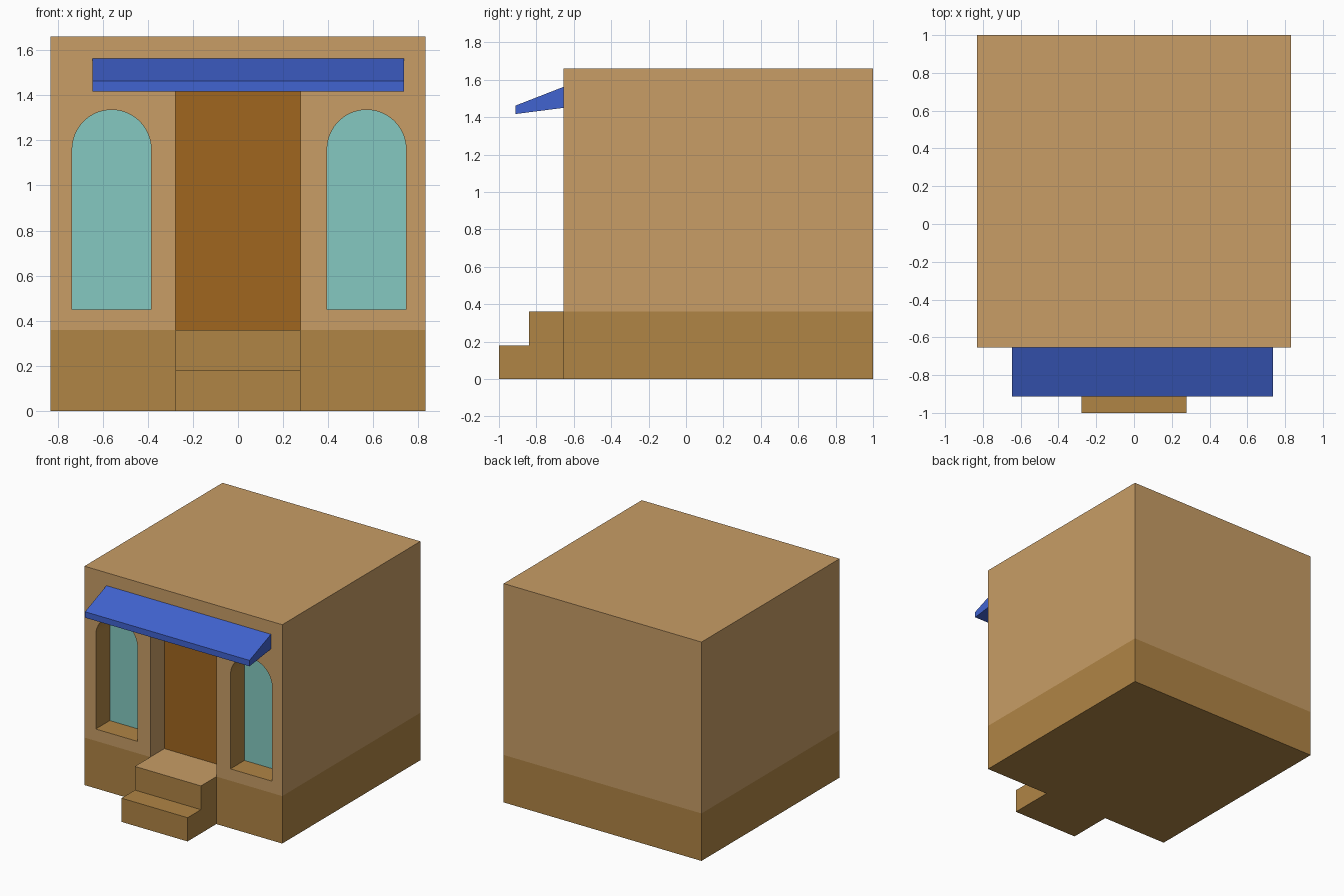
import bpy, bmesh, math
from mathutils import Vector

if "Cube" in bpy.data.objects:
    bpy.data.objects.remove(bpy.data.objects["Cube"])

FRONT, BACK, HALF, TOP, BASE = -0.655, 1.0, 0.83, 1.66, 0.36
GLASS_Y = -0.487
DOOR_HALF, DOOR_TOP = 0.277, 1.43


def material(name, hexcode):
    rgb = [int(hexcode[i:i + 2], 16) / 255 for i in (0, 2, 4)]
    lin = [((c + 0.055) / 1.055) ** 2.4 if c > 0.04045 else c / 12.92 for c in rgb]
    m = bpy.data.materials.new(name)
    m.diffuse_color = (*lin, 1)
    m.use_nodes = True
    m.node_tree.nodes["Principled BSDF"].inputs["Base Color"].default_value = m.diffuse_color
    return m


wall = material("wall", "C89D66")
base = material("base", "B08545")
wood = material("wood", "A0661F")
teal = material("teal", "85C9C1")
blue = material("blue", "4163D0")


def prism(name, pts, vec, mat):
    """Flat outline, extruded along vec (or left as a panel if vec is None)."""
    bm = bmesh.new()
    a = [bm.verts.new(p) for p in pts]
    bm.faces.new(a)
    if vec:
        b = [bm.verts.new(Vector(p) + Vector(vec)) for p in pts]
        bm.faces.new(b[::-1])
        for i in range(len(a)):
            j = (i + 1) % len(a)
            bm.faces.new((a[j], a[i], b[i], b[j]))
        bmesh.ops.recalc_face_normals(bm, faces=bm.faces)
    me = bpy.data.meshes.new(name)
    bm.to_mesh(me)
    bm.free()
    me.materials.append(mat)
    ob = bpy.data.objects.new(name, me)
    bpy.context.collection.objects.link(ob)
    return ob


def rect(x, z0, z1, y):
    return [(-x, y, z0), (x, y, z0), (x, y, z1), (-x, y, z1)]


def arch(cx, y, r=0.175, z0=0.45, spring=1.16, n=32):
    top = [(cx + r * math.cos(math.pi * i / n), y, spring + r * math.sin(math.pi * i / n))
           for i in range(n + 1)]
    return [(cx - r, y, z0), (cx + r, y, z0)] + top


def boolean(ob, tool, operation):
    mod = ob.modifiers.new("bool", 'BOOLEAN')
    mod.object, mod.operation = tool, operation
    mod.solver, mod.material_mode = 'EXACT', 'TRANSFER'
    bpy.context.view_layer.objects.active = ob
    bpy.ops.object.modifier_apply(modifier=mod.name)
    bpy.data.objects.remove(tool)


# House block with front steps, door recess and arched window recesses
house = prism("house", rect(HALF, 0, TOP, FRONT), (0, BACK - FRONT, 0), wall)
house.data.materials.append(base)
steps = prism("steps", [(-DOOR_HALF, y, z) for y, z in (
    (-1, 0), (-1, BASE / 2), (-0.84, BASE / 2), (-0.84, BASE), (-0.6, BASE), (-0.6, 0))],
    (2 * DOOR_HALF, 0, 0), wall)
boolean(house, steps, 'UNION')

start = FRONT - 0.05
cut = (0, GLASS_Y - start, 0)
boolean(house, prism("door_cutter", rect(DOOR_HALF, BASE, DOOR_TOP, start), cut, wall),
        'DIFFERENCE')
windows = {"left_window": -0.56, "right_window": 0.57}
for name, x in windows.items():
    boolean(house, prism(name + "_cutter", arch(x, start), cut, base), 'DIFFERENCE')

# Plinth band: split the walls at its top and colour everything below
slots = list(house.data.materials)
base_slot = next(i for i, m in enumerate(slots) if m == base)
bm = bmesh.new()
bm.from_mesh(house.data)
bmesh.ops.bisect_plane(bm, geom=bm.verts[:] + bm.edges[:] + bm.faces[:], dist=1e-4,
                       plane_co=(0, 0, BASE), plane_no=(0, 0, 1))
for f in bm.faces:
    if f.calc_center_median().z < BASE - 0.005:
        f.material_index = base_slot
# Open the recess backs, which the door and glass panels close
backs = [f for f in bm.faces if all(abs(v.co.y - GLASS_Y) < 1e-4 for v in f.verts)]
bmesh.ops.delete(bm, geom=backs, context='FACES')
bm.to_mesh(house.data)
bm.free()

# Door and window panes
prism("door", rect(DOOR_HALF, BASE, DOOR_TOP, GLASS_Y), None, wood)
for name, x in windows.items():
    prism(name, arch(x, GLASS_Y), None, teal)

# Sloping awning, slightly off centre
prism("awning", [(-0.645, y, z) for y, z in (
    (FRONT, 1.45), (FRONT, 1.562), (-0.912, 1.462), (-0.912, 1.417))],
    (1.38, 0, 0), blue)
